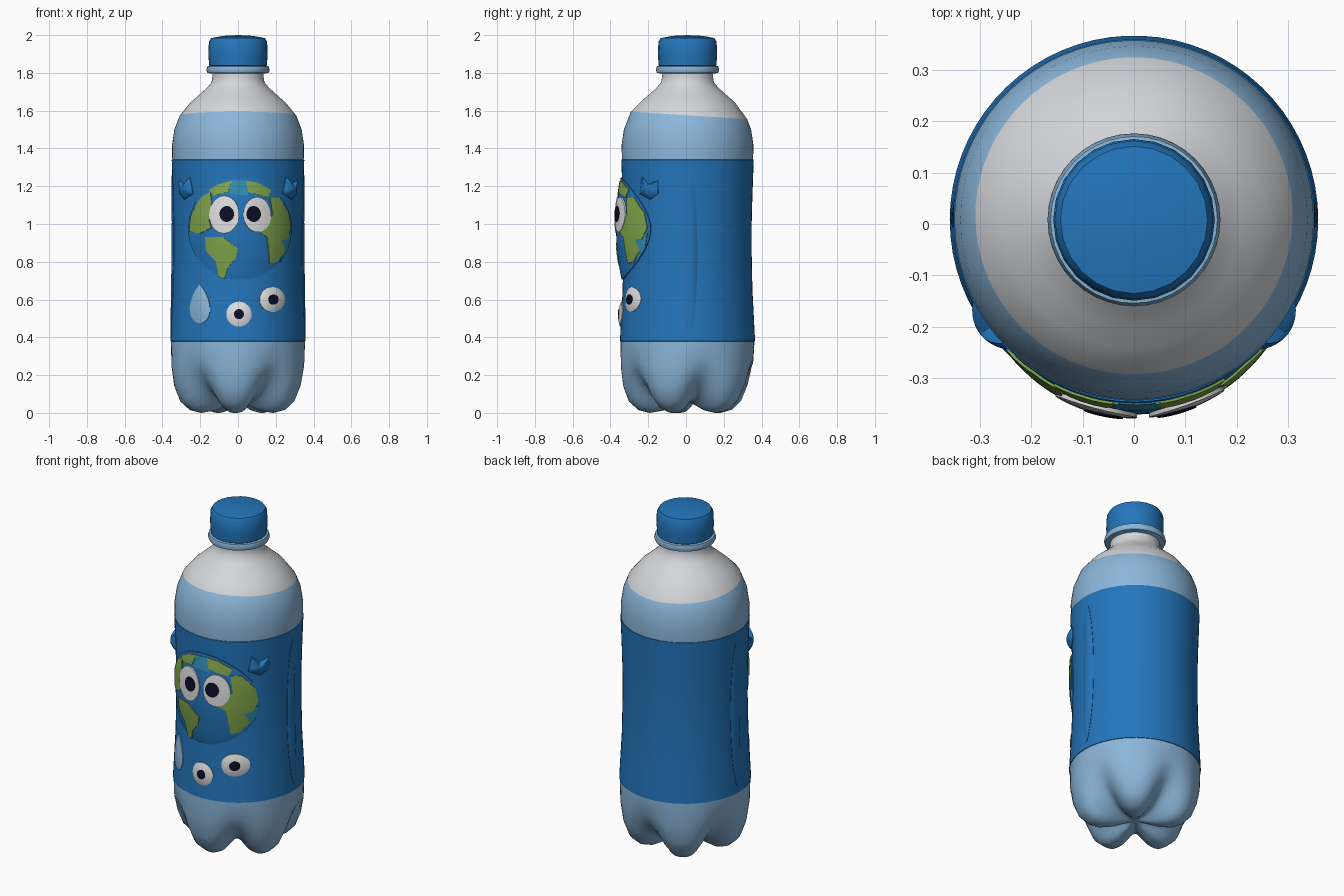
import bpy, bmesh, math
from mathutils import Vector

cube = bpy.data.objects.get("Cube")
if cube:
    bpy.data.objects.remove(cube)

CY = 0.008      # bottle axis
SEG = 70


def material(name, rgb):
    m = bpy.data.materials.new(name)
    m.use_nodes = True
    m.diffuse_color = (*rgb, 1)
    bsdf = m.node_tree.nodes["Principled BSDF"]
    bsdf.inputs["Base Color"].default_value = (*rgb, 1)
    bsdf.inputs["Roughness"].default_value = 0.6
    return m


BLUE = material("deep blue", (0.017, 0.18, 0.50))
LIQUID = material("pale blue", (0.26, 0.47, 0.70))
CLEAR = material("clear grey", (0.66, 0.68, 0.71))
GREEN = material("leaf green", (0.22, 0.38, 0.07))
TEAL = material("teal", (0.03, 0.27, 0.45))
WHITE = material("eye white", (0.74, 0.74, 0.75))
BLACK = material("pupil black", (0.004, 0.004, 0.02))


def finish(name, bm, mats, angle=40):
    mesh = bpy.data.meshes.new(name)
    bm.to_mesh(mesh)
    bm.free()
    for m in mats:
        mesh.materials.append(m)
    obj = bpy.data.objects.new(name, mesh)
    bpy.context.collection.objects.link(obj)
    bpy.ops.object.select_all(action='DESELECT')
    obj.select_set(True)
    bpy.context.view_layer.objects.active = obj
    bpy.ops.object.shade_smooth_by_angle(angle=math.radians(angle))
    return obj


def lathe(name, rings, mats, seg=SEG, band=None, angle=40):
    """rings: functions of angle, or (radius, z) pairs, from bottom to top"""
    bm = bmesh.new()
    loops = []
    for ring in rings:
        loop = []
        for j in range(seg):
            a = 2 * math.pi * j / seg
            r, z = ring(a) if callable(ring) else ring
            loop.append(bm.verts.new((r * math.cos(a), CY + r * math.sin(a), z)))
        loops.append(loop)
    for i in range(len(loops) - 1):
        for j in range(seg):
            k = (j + 1) % seg
            f = bm.faces.new((loops[i][j], loops[i][k], loops[i + 1][k], loops[i + 1][j]))
            f.material_index = 1 if band is not None and i >= band else 0
    bmesh.ops.remove_doubles(bm, verts=bm.verts, dist=1e-5)
    return finish(name, bm, mats, angle)


# Bottle: five-footed base blending into a waisted body, shoulder and neck
foot = [(0, .06), (.06, .04), (.13, .012), (.2, 0), (.26, .015), (.31, .06), (.34, .14), (.353, .24)]
groove = [(0, .06), (.06, .058), (.12, .065), (.17, .08), (.22, .11), (.27, .155), (.315, .21), (.348, .28)]


def base_ring(f, g):
    def ring(a):
        w = (0.5 - 0.5 * math.cos(5 * (a - math.radians(-94)))) ** 1.6
        return f[0] + (g[0] - f[0]) * w, f[1] + (g[1] - f[1]) * w
    return ring


def water_ring(a):
    return 0.308 - 0.008 * -math.sin(a), 1.575 - 0.02 * math.sin(a)


waist = [(.358, .38), (.352, .5), (.344, .65), (.34, .85), (.34, 1.0), (.344, 1.15), (.351, 1.34)]
lower = [base_ring(f, g) for f, g in zip(foot, groove)]
body = lower + [(r - .003, z) for r, z in waist] + [(.349, 1.42), (.337, 1.5), water_ring]
shoulder = [(.25, 1.645), (.21, 1.68), (.165, 1.72), (.14, 1.75), (.135, 1.78), (.135, 1.83)]
lathe("bottle_body", body + shoulder, [LIQUID, CLEAR], band=len(body) - 1)

# Label sleeve
lathe("label", [(.35, .378)] + waist + [(.342, 1.342)], [BLUE])

# Collar and cap
lathe("neck_collar", [(.13, 1.795), (.162, 1.80), (.168, 1.815), (.162, 1.835), (.13, 1.84)], [LIQUID], 40)
lathe("cap", [(.14, 1.83), (.153, 1.84), (.157, 1.9), (.154, 1.965), (.143, 1.984), (.08, 1.996), (0, 2)],
      [BLUE], 24)

GLOBE, GLOBE_R = Vector((.01, .975)), .27


def label_radius(z):
    for (r0, z0), (r1, z1) in zip(waist, waist[1:]):
        if z <= z1:
            return r0 + (r1 - r0) * (z - z0) / (z1 - z0)
    return waist[-1][0]


def on_label(p, height, facing):
    """Wrap a flat (x, z) point round the label; the globe area bulges"""
    r = label_radius(p.y)
    a = math.asin(max(-1, min(1, p.x / r)))
    if facing == 0:
        d = (p - GLOBE).length / GLOBE_R
        height += .032 * max(0, 1 - d * d)
    a += math.radians(facing)
    return ((r + height) * math.sin(a), CY - (r + height) * math.cos(a), p.y)


def patch(name, outline, mat, height=.004, dome=0.0, facing=0, rings=8):
    """Star-shaped raised patch that follows the label, with a sunken skirt"""
    pts = [Vector(p) for p in outline]
    area = sum(a.x * b.y - b.x * a.y for a, b in zip(pts, pts[1:] + pts[:1]))
    if area < 0:
        pts.reverse()
    edge = []
    for a, b in zip(pts, pts[1:] + pts[:1]):
        n = max(1, math.ceil((b - a).length / .025))
        edge += [a.lerp(b, k / n) for k in range(n)]
    mid = sum(edge, Vector((0, 0))) / len(edge)
    bm = bmesh.new()
    centre = bm.verts.new(on_label(mid, height + dome, facing))
    loops = []
    for i in range(1, rings + 1):
        t = i / rings
        h = height + dome * (1 - t * t)
        loops.append([bm.verts.new(on_label(mid.lerp(p, t), h, facing)) for p in edge])
    loops.append([bm.verts.new(on_label(p, -.004, facing)) for p in edge])
    n = len(edge)
    for j in range(n):
        k = (j + 1) % n
        bm.faces.new((centre, loops[0][j], loops[0][k]))
        for a, b in zip(loops, loops[1:]):
            bm.faces.new((a[j], b[j], b[k], a[k]))
    return finish(name, bm, [mat], 50)


def oval(x, z, rx, rz, n=28):
    steps = [2 * math.pi * k / n for k in range(n)]
    return [(x + rx * math.cos(a), z + rz * math.sin(a)) for a in steps]


# Globe with land and shallow sea
patch("globe", oval(*GLOBE, GLOBE_R, GLOBE_R, 64), BLUE, height=.006, rings=14)
lands = {
    "land_lower_left": [(-.16, .93), (-.07, .93), (0, .87), (-.01, .82), (-.05, .77), (-.07, .71),
                        (-.1, .72), (-.11, .8), (-.16, .86)],
    "land_left": [(-.25, .96), (-.24, 1.05), (-.19, 1.14), (-.14, 1.17), (-.13, 1.11), (-.14, 1.02),
                  (-.13, .98), (-.19, .95)],
    "land_top_left": [(-.15, 1.18), (-.1, 1.21), (-.03, 1.23), (-.05, 1.17), (-.12, 1.15)],
    "land_top_right": [(.04, 1.23), (.1, 1.22), (.17, 1.18), (.15, 1.14), (.05, 1.17)],
    "land_right": [(.16, 1.14), (.21, 1.14), (.26, 1.06), (.27, .98), (.25, .92), (.2, .91), (.24, .86),
                   (.2, .8), (.16, .79), (.15, .86), (.14, .93), (.1, .96), (.13, 1), (.17, 1.05)],
}
for name, outline in lands.items():
    patch(name, outline, GREEN, height=.011)
patch("shallow_sea_right", [(.2, .92), (.27, .95), (.26, .87), (.22, .8), (.22, .86)], TEAL, height=.009)
patch("shallow_sea_top", [(-.04, 1.23), (.05, 1.23), (.05, 1.15), (-.04, 1.16)], TEAL, height=.009)

# Eyes on the globe
patch("right_eye", oval(-.067, 1.05, .072, .1), WHITE, height=.014)
patch("left_eye", oval(.093, 1.05, .067, .093), WHITE, height=.014)
patch("right_pupil", oval(-.053, 1.053, .034, .042), BLACK, height=.017)
patch("left_pupil", oval(.074, 1.053, .034, .042), BLACK, height=.017)

# Droplet and two round badges under the globe
drop = [(-.2 + .066 * math.sin(a) * math.sin(a / 2) ** .8, .578 + .103 * math.cos(a))
        for a in (2 * math.pi * k / 28 for k in range(28))]
patch("droplet", drop, LIQUID, dome=.008)
for side, x, z in (("centre", .005, .523), ("left", .18, .6)):
    patch(side + "_badge", oval(x, z, .066, .066), WHITE, dome=.012)
    patch(side + "_badge_dot", oval(x, z, .025, .027), BLACK, height=.017)

# Raised hands beside the globe and long seam ridges on both sides
for side, s in (("left", 1), ("right", -1)):
    hand = [(-.07 * s, 1.16), (-.05 * s, 1.25), (-.01 * s, 1.21), (.05 * s, 1.23), (.05 * s, 1.16), (0, 1.13)]
    patch(side + "_hand", hand, BLUE, height=.003, dome=.024, facing=55 * s)
    patch(side + "_seam_ridge", oval(0, .85, .04, .43, 40), BLUE, height=.002, dome=.01,
          facing=92 * s)
